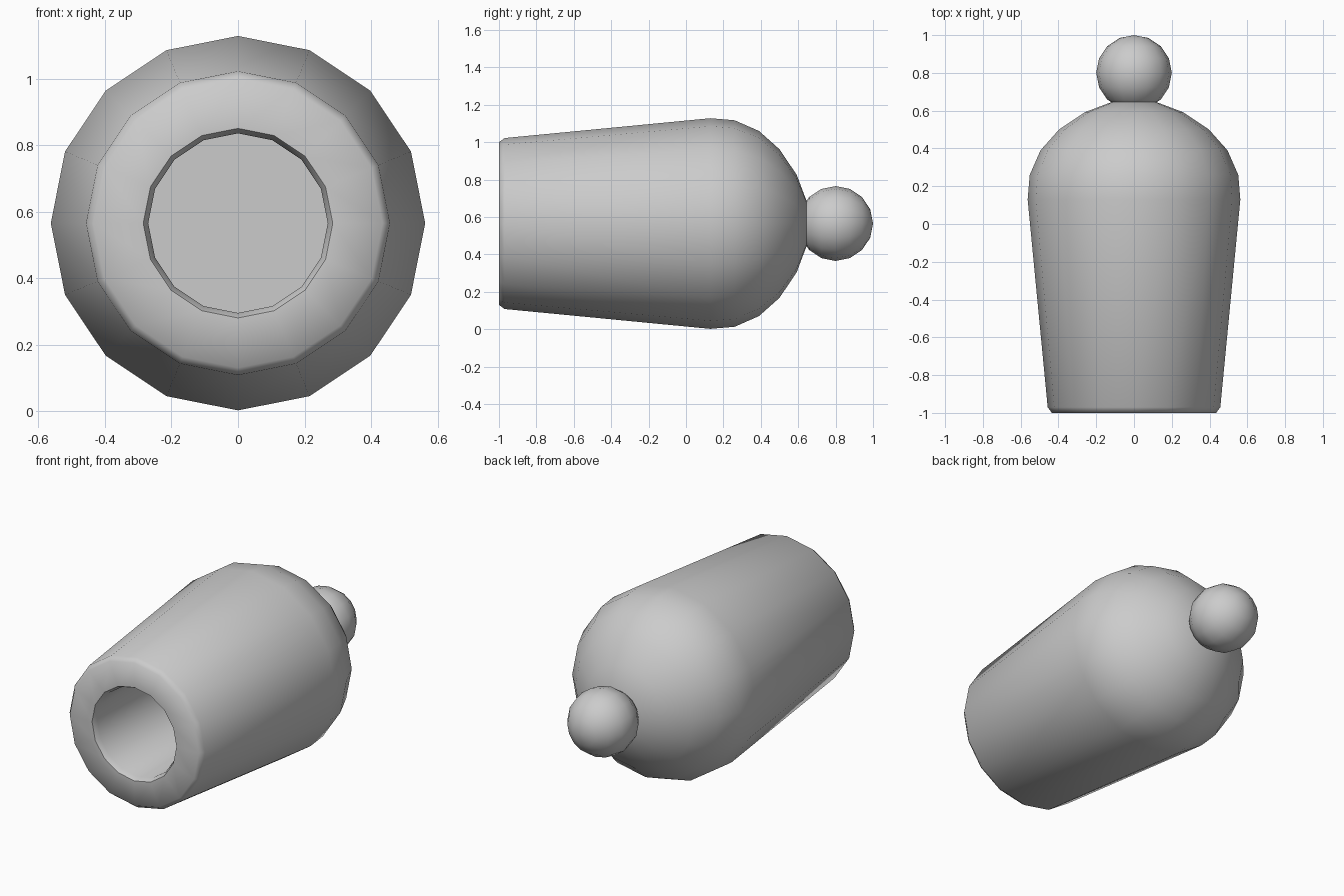
import bpy, bmesh, math

SIDES = 16
AXIS_Z = 0.565

default = bpy.data.objects.get("Cube")
if default:
    bpy.data.objects.remove(default, do_unlink=True)

grey = bpy.data.materials.new("plain_grey")
grey.use_nodes = True
grey.diffuse_color = (0.6, 0.6, 0.6, 1)
grey.node_tree.nodes["Principled BSDF"].inputs["Base Color"].default_value = (0.6, 0.6, 0.6, 1)


def lathe(name, profile, smooth_angle):
    """Turn (radius, y) points around the y axis; radius 0 ends are poles."""
    bm = bmesh.new()
    rings = []
    for r, y in profile:
        count = 1 if r == 0 else SIDES
        turns = [2 * math.pi * i / SIDES for i in range(count)]
        rings.append([bm.verts.new((r * math.sin(a), y, r * math.cos(a))) for a in turns])
    for a, b in zip(rings, rings[1:]):
        for i in range(SIDES):
            j = (i + 1) % SIDES
            corners = [a[i % len(a)], a[j % len(a)], b[j % len(b)], b[i % len(b)]]
            bm.faces.new(list(dict.fromkeys(corners)))
    bmesh.ops.recalc_face_normals(bm, faces=bm.faces)
    mesh = bpy.data.meshes.new(name)
    bm.to_mesh(mesh)
    bm.free()
    mesh.materials.append(grey)
    obj = bpy.data.objects.new(name, mesh)
    obj.location.z = AXIS_Z
    bpy.context.collection.objects.link(obj)
    bpy.ops.object.select_all(action="DESELECT")
    obj.select_set(True)
    bpy.context.view_layer.objects.active = obj
    bpy.ops.object.shade_smooth_by_angle(angle=math.radians(smooth_angle))
    return obj


# Hollow tapered body: bore floor, bore, bevelled rim, outer wall, dome
lathe("body", [
    (0, 0.1), (0.27, 0.1), (0.27, -0.97), (0.285, -1),
    (0.435, -1), (0.457, -0.97), (0.563, 0.13),
    (0.552, 0.26), (0.495, 0.39), (0.397, 0.5), (0.26, 0.592),
    (0.12, 0.645), (0, 0.645),
], 60)

# Round knob on the back of the dome
knob = [(0.2 * math.sin(math.pi * k / 8), 0.8 - 0.2 * math.cos(math.pi * k / 8)) for k in range(1, 8)]
lathe("knob", [(0, 0.6)] + knob + [(0, 1)], 60)
